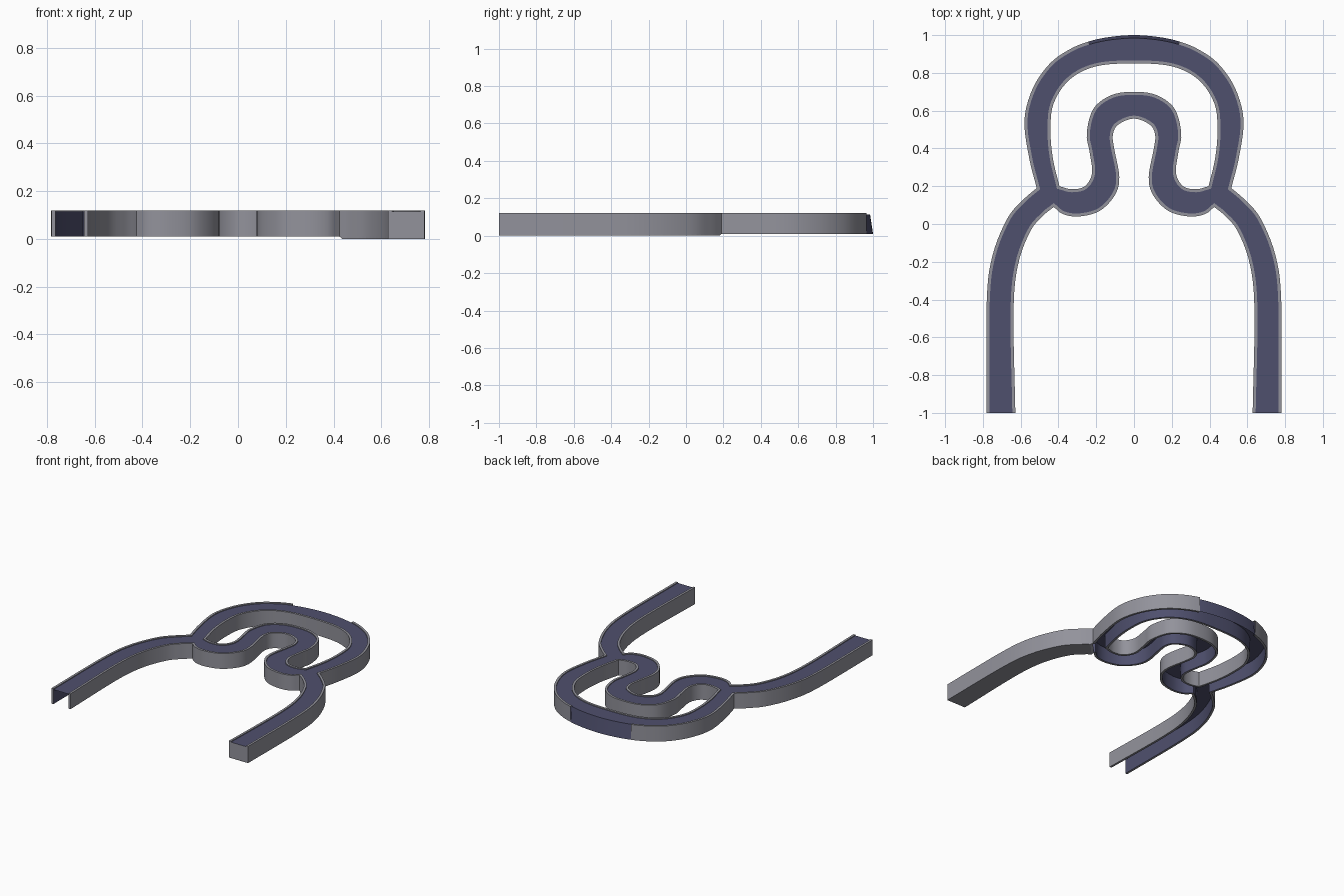
import bpy, bmesh
from mathutils import Vector

if "Cube" in bpy.data.objects:
    bpy.data.objects.remove(bpy.data.objects["Cube"])

TOP, ROAD, BASE, RIM = 0.12, 0.114, 0.01, 0.016


def material(name, rgb):
    m = bpy.data.materials.new(name)
    m.diffuse_color = (*rgb, 1)
    m.use_nodes = True
    m.node_tree.nodes["Principled BSDF"].inputs["Base Color"].default_value = m.diffuse_color
    return m


GREY = material("grey wall", (0.29, 0.29, 0.33))
BLUE = material("slate blue road", (0.078, 0.080, 0.155))


def spline(pts, n=5):
    """Smooth curve through points; ends on x=0 are treated as mirrored."""
    p = [Vector(a) for a in pts]

    def ghost(a, b):
        return Vector((-b.x, b.y)) if abs(a.x) < 1e-6 else 2 * a - b
    p = [ghost(p[0], p[1])] + p + [ghost(p[-1], p[-2])]
    out = []
    for a, b, c, d in zip(p, p[1:], p[2:], p[3:]):
        for k in range(n):
            t = k / n
            out.append(0.5 * (2 * b + (c - a) * t + (2 * a - 5 * b + 4 * c - d) * t * t
                              + (3 * b - a - 3 * c + d) * t ** 3))
    return out + [p[-2]]


def mirrored(pts):
    return [Vector((-v.x, v.y)) for v in pts]


def inset(loop, dist):
    """Shift a closed loop to its left by dist (negative: right)."""
    out, n = [], len(loop)
    for i, p in enumerate(loop):
        a = (p - loop[i - 1]).normalized()
        b = (loop[(i + 1) % n] - p).normalized()
        na, nb = Vector((-a.y, a.x)), Vector((-b.y, b.x))
        if p.y < -0.999:                      # open road ends: shift sideways only
            out.append(p + Vector((dist * (1 if (na if abs(na.x) > abs(nb.x) else nb).x > 0 else -1), 0)))
            continue
        m = (na + nb).normalized()
        out.append(p + m * dist / max(0.6, m.dot(na)))
    return out


def finish(bm, name):
    me = bpy.data.meshes.new(name)
    bm.to_mesh(me)
    bm.free()
    me.materials.append(GREY)
    me.materials.append(BLUE)
    ob = bpy.data.objects.new(name, me)
    bpy.context.collection.objects.link(ob)
    return ob


def face(bm, cos, mat):
    bm.faces.new([bm.verts.new(c) for c in cos]).material_index = mat


# outlines of the left half
ring_outer = spline([(0, 1), (-.13, .99), (-.24, .966), (-.34, .925), (-.445, .85), (-.535, .72),
                     (-.58, .55), (-.555, .35), (-.515, .19)])
leg_outer = spline([(-.515, .19), (-.585, .13), (-.67, .03), (-.75, -.17), (-.78, -.42), (-.78, -1)])
leg_inner = spline([(-.425, .09), (-.48, .045), (-.55, -.04), (-.615, -.22), (-.638, -.47), (-.628, -1)])
bend = spline([(-.425, .09), (-.375, .052), (-.29, .04), (-.18, .07), (-.1, .155), (-.078, .25),
               (-.105, .4), (-.112, .47), (-.085, .525), (0, .558)])
hole_half = spline([(0, .85), (-.2, .835), (-.34, .765), (-.425, .64), (-.442, .5), (-.43, .35),
                    (-.395, .2)])[:-1] + \
    spline([(-.395, .2), (-.33, .184), (-.26, .2), (-.222, .27), (-.235, .38), (-.25, .48),
            (-.215, .61), (-.12, .682), (0, .7)])

half = ring_outer[:-1] + leg_outer + leg_inner[::-1][:-1] + bend
outer = half + mirrored(half)[::-1][1:-1]
hole = hole_half + mirrored(hole_half)[::-1][1:-1]


# side walls: grey outside and rim, blue lining under the road
def wall(loop, dist, name):
    bm = bmesh.new()
    inn = inset(loop, dist)
    n = len(loop)
    for i in range(n):
        j = (i + 1) % n
        a, b, c, d = loop[i], loop[j], inn[i], inn[j]
        if a.y < -0.999 and b.y < -0.999:
            continue
        mid = (a + b) / 2
        if mid.y > 0.93 and abs(mid.x) < 0.24:   # rear gap: sloped blue skirt
            strips = [((a, b, BASE), (c, d, ROAD), 1)]
        else:
            strips = [((a, b, BASE), (a, b, TOP), 0), ((a, b, TOP), (c, d, TOP), 0),
                      ((c, d, TOP), (c, d, ROAD), 0), ((c, d, ROAD), (c, d, BASE), 1),
                      ((c, d, BASE), (a, b, BASE), 0)]
            if a.y < -0.999 or b.y < -0.999:     # wall end
                p, q = (a, c) if a.y < -0.999 else (b, d)
                face(bm, [(*p, BASE), (*q, BASE), (*q, TOP), (*p, TOP)], 0)
        for (p, q, z), (r, s, w), mat in strips:
            face(bm, [(*p, z), (*q, z), (*s, w), (*r, w)], mat)
    bmesh.ops.remove_doubles(bm, verts=bm.verts, dist=1e-5)
    bmesh.ops.recalc_face_normals(bm, faces=bm.faces)
    ob = finish(bm, name)
    bpy.context.view_layer.objects.active = ob
    ob.select_set(True)
    bpy.ops.object.shade_smooth_by_angle()
    ob.select_set(False)
    return inn


outer_in = wall(outer, RIM, "outer_wall")
hole_in = wall(hole, -RIM, "island_wall")

# road surface with the island hole
bm = bmesh.new()
edges = []
for loop in (outer_in, hole_in):
    vs = [bm.verts.new((*p, ROAD)) for p in loop]
    edges += [bm.edges.new((vs[i - 1], vs[i])) for i in range(len(vs))]
bmesh.ops.triangle_fill(bm, edges=edges, use_beauty=True, use_dissolve=False, normal=(0, 0, 1))
for f in bm.faces:
    f.material_index = 1
    if f.normal.z < 0:
        f.normal_flip()
finish(bm, "road")

# closed underside and end plate of the right leg
bm = bmesh.new()
lo, li = mirrored(leg_outer), mirrored(leg_inner)
for i in range(len(lo) - 1):
    z0, z1 = BASE * (i < 1), 0.0
    face(bm, [(*lo[i], z0), (*li[i], z0), (*li[i + 1], z1), (*lo[i + 1], z1)], 0)
    for s in (lo, li):
        face(bm, [(*s[i], z0), (*s[i + 1], z1), (*s[i + 1], BASE + .001), (*s[i], BASE + .001)], 0)
face(bm, [(li[-1].x, -.998, 0), (lo[-1].x, -.998, 0), (lo[-1].x, -.998, ROAD), (li[-1].x, -.998, ROAD)], 0)
bmesh.ops.remove_doubles(bm, verts=bm.verts, dist=1e-5)
bmesh.ops.recalc_face_normals(bm, faces=bm.faces)
finish(bm, "right_leg_base")
